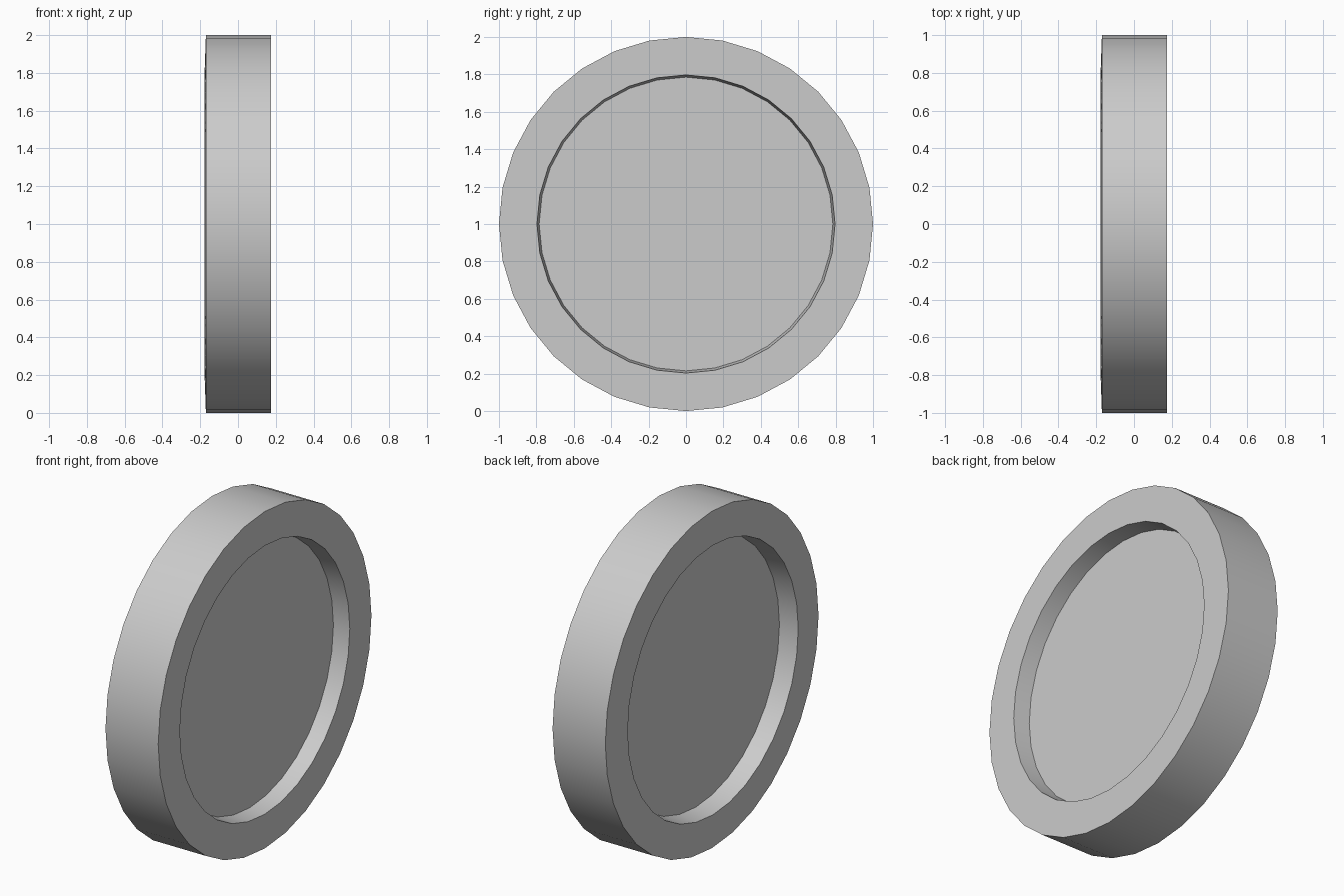
import bpy, bmesh, math

if "Cube" in bpy.data.objects:
    bpy.data.objects.remove(bpy.data.objects["Cube"])

SIDES = 32
# Half cross-section (x, radius), from the +x recess floor round to the -x recess floor
PROFILE = [(0.077, 0.785), (0.176, 0.797), (0.176, 1.0),
           (-0.170, 1.0), (-0.177, 0.80), (-0.064, 0.785)]

bm = bmesh.new()
rings = []
for x, r in PROFILE:
    ring = []
    for i in range(SIDES):
        a = 2 * math.pi * i / SIDES
        ring.append(bm.verts.new((x, r * math.cos(a), 1 + r * math.sin(a))))
    rings.append(ring)

# Recess walls, rim faces and outer tread
for a, b in zip(rings, rings[1:]):
    for i in range(SIDES):
        j = (i + 1) % SIDES
        bm.faces.new((a[i], a[j], b[j], b[i]))

# Flat recess floors on both sides
bm.faces.new(rings[0])
bm.faces.new(rings[-1])
bmesh.ops.recalc_face_normals(bm, faces=bm.faces)

mesh = bpy.data.meshes.new("recessed_disc")
bm.to_mesh(mesh)
bm.free()
disc = bpy.data.objects.new("recessed_disc", mesh)
bpy.context.collection.objects.link(disc)

# Smooth tread, sharp rim edges
bpy.context.view_layer.objects.active = disc
disc.select_set(True)
bpy.ops.object.shade_smooth_by_angle(angle=math.radians(30))
